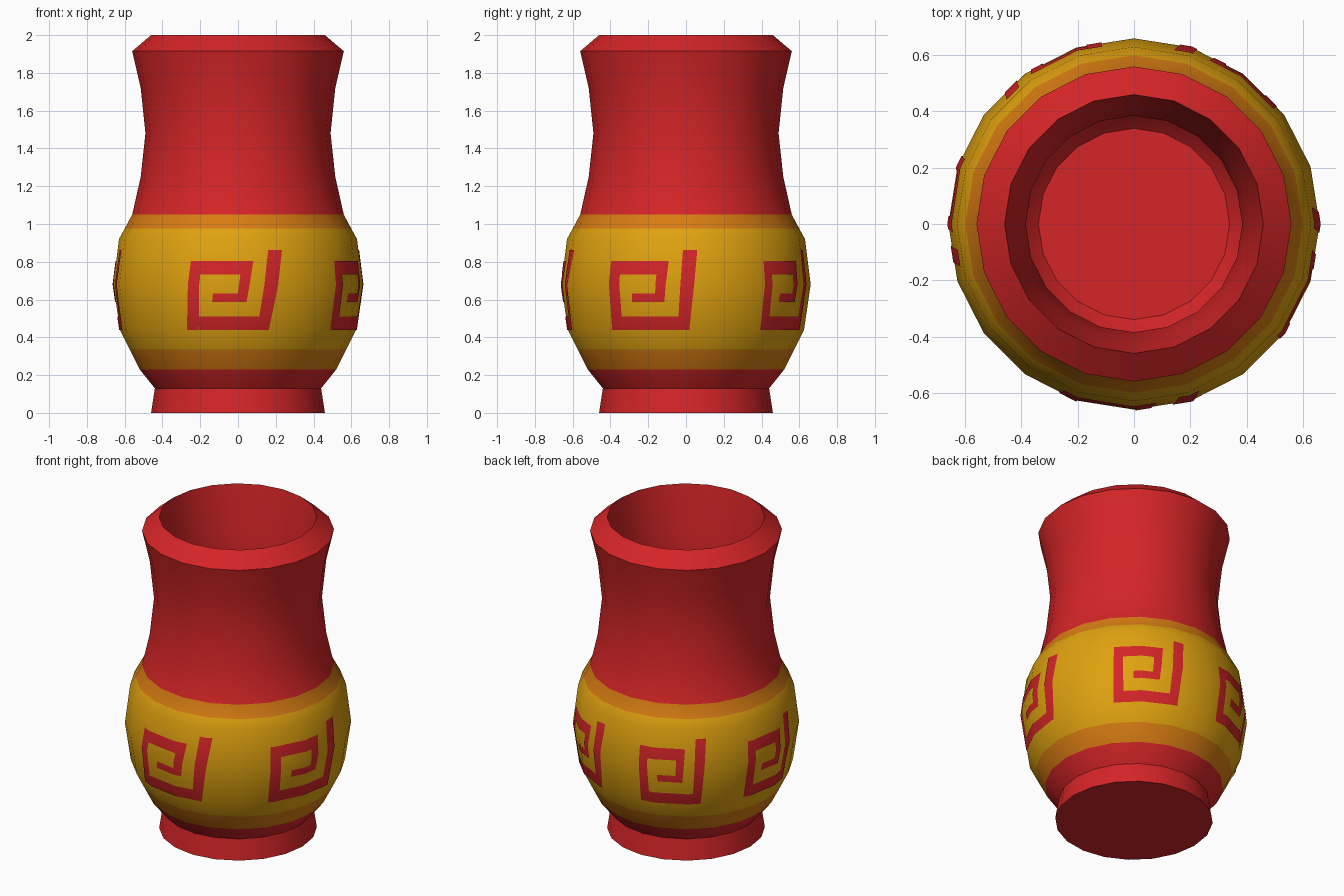
import bpy, bmesh, math
from mathutils import Vector

if "Cube" in bpy.data.objects:
    bpy.data.objects.remove(bpy.data.objects["Cube"])

SIDES = 20


def material(name, rgb):
    m = bpy.data.materials.new(name)
    m.diffuse_color = (*rgb, 1)
    m.use_nodes = True
    m.node_tree.nodes["Principled BSDF"].inputs["Base Color"].default_value = m.diffuse_color
    return m


red = material("red glaze", (0.66, 0.018, 0.020))
yellow = material("yellow glaze", (0.74, 0.36, 0.005))
orange = material("orange glaze", (0.68, 0.20, 0.006))
R, Y, O = 0, 1, 2


def lathe(bm, profile, offset=0.0):
    """Spin (radius, z, colour of the strip above) around z."""
    rings = []
    for r, z, _ in profile:
        rings.append([bm.verts.new(((r + offset) * math.cos(2 * math.pi * j / SIDES),
                                    (r + offset) * math.sin(2 * math.pi * j / SIDES), z))
                      for j in range(SIDES)])
    for i in range(len(rings) - 1):
        for j in range(SIDES):
            k = (j + 1) % SIDES
            f = bm.faces.new((rings[i][j], rings[i][k], rings[i + 1][k], rings[i + 1][j]))
            f.material_index = profile[i][2]
    return rings


def add_object(name, bm, mats):
    me = bpy.data.meshes.new(name)
    bm.to_mesh(me)
    bm.free()
    for m in mats:
        me.materials.append(m)
    ob = bpy.data.objects.new(name, me)
    bpy.context.collection.objects.link(ob)
    return ob


# Vase body: foot, belly with bands, neck, lip, then the inside wall
BELLY = [(0.625, 0.44, Y), (0.66, 0.68, Y), (0.63, 0.92, Y)]
OUTER = [(0.46, 0, R), (0.44, 0.13, R), (0.52, 0.23, O), (0.573, 0.335, Y)] + BELLY + [
    (0.60, 0.975, O), (0.56, 1.05, R), (0.515, 1.25, R), (0.49, 1.48, R),
    (0.515, 1.72, R), (0.56, 1.915, R)]
INNER = [(0.46, 2.0, R), (0.412, 1.72, R), (0.385, 1.48, R), (0.41, 1.25, R), (0.46, 1.05, R),
         (0.53, 0.92, R), (0.56, 0.68, R), (0.525, 0.44, R), (0.42, 0.23, R), (0.34, 0.15, R)]

bm = bmesh.new()
rings = lathe(bm, OUTER + INNER)
bm.faces.new(rings[0][::-1])   # underside
bm.faces.new(rings[-1])        # inside floor
vase = add_object("vase_body", bm, (red, yellow, orange))
bpy.context.view_layer.objects.active = vase
vase.select_set(True)
bpy.ops.object.shade_smooth_by_angle(angle=math.radians(30))

# Square spiral: strokes as (u, z) quads, counter-clockwise seen from outside
STROKES = [
    [(0.747, 0.44), (0.87, 0.44), (1.0, 0.862), (0.853, 0.862)],       # tail
    [(0.135, 0.44), (0.747, 0.44), (0.765, 0.51), (0.145, 0.51)],      # bottom
    [(0.0, 0.44), (0.135, 0.44), (0.178, 0.803), (0.06, 0.803)],       # left
    [(0.17, 0.732), (0.57, 0.732), (0.587, 0.803), (0.178, 0.803)],    # top
    [(0.533, 0.587), (0.63, 0.587), (0.70, 0.803), (0.587, 0.803)],    # inner drop
    [(0.285, 0.587), (0.533, 0.587), (0.545, 0.632), (0.295, 0.632)],  # hook
]
# start angle, width in degrees, slant
SPIRALS = [(-115.7, 47.1, 0), (-38.7, 46.4, -0.12), (39.0, 40, -0.12),
           (100, 38, -0.15), (157.5, 37, -0.05)]


def on_belly(u, z, start, width, slant):
    a = math.radians(start + width * (u + slant * (z - 0.44)))
    return Vector((0.65 * math.cos(a), 0.65 * math.sin(a), z))


def spiral(name, start, width, slant):
    """Trim copies of the belly surface down to each stroke."""
    out = bmesh.new()
    for quad in STROKES:
        part = bmesh.new()
        lathe(part, BELLY, 0.004)
        pts = [on_belly(u, z, start, width, slant) for u, z in quad]
        for p, q in zip(pts, pts[1:] + pts[:1]):
            radial = (p + q) / 2
            radial.z = 0
            bmesh.ops.bisect_plane(part, geom=part.verts[:] + part.edges[:] + part.faces[:],
                                   dist=1e-6, plane_co=p,
                                   plane_no=radial.cross(q - p).normalized(),
                                   clear_inner=True)
        tmp = bpy.data.meshes.new("tmp")
        part.to_mesh(tmp)
        part.free()
        out.from_mesh(tmp)
        bpy.data.meshes.remove(tmp)
    bmesh.ops.remove_doubles(out, verts=out.verts[:], dist=1e-4)
    for f in out.faces:
        f.material_index = 0
        f.smooth = True
    ob = add_object(name, out, (red,))
    # rounded normals so the paint shades like the smooth belly
    ob.data.normals_split_custom_set_from_vertices(
        [Vector((v.co.x, v.co.y, 0.9 * (v.co.z - 0.68))).normalized() for v in ob.data.vertices])


for i, s in enumerate(SPIRALS):
    spiral(f"painted_spiral_{i + 1}", *s)
